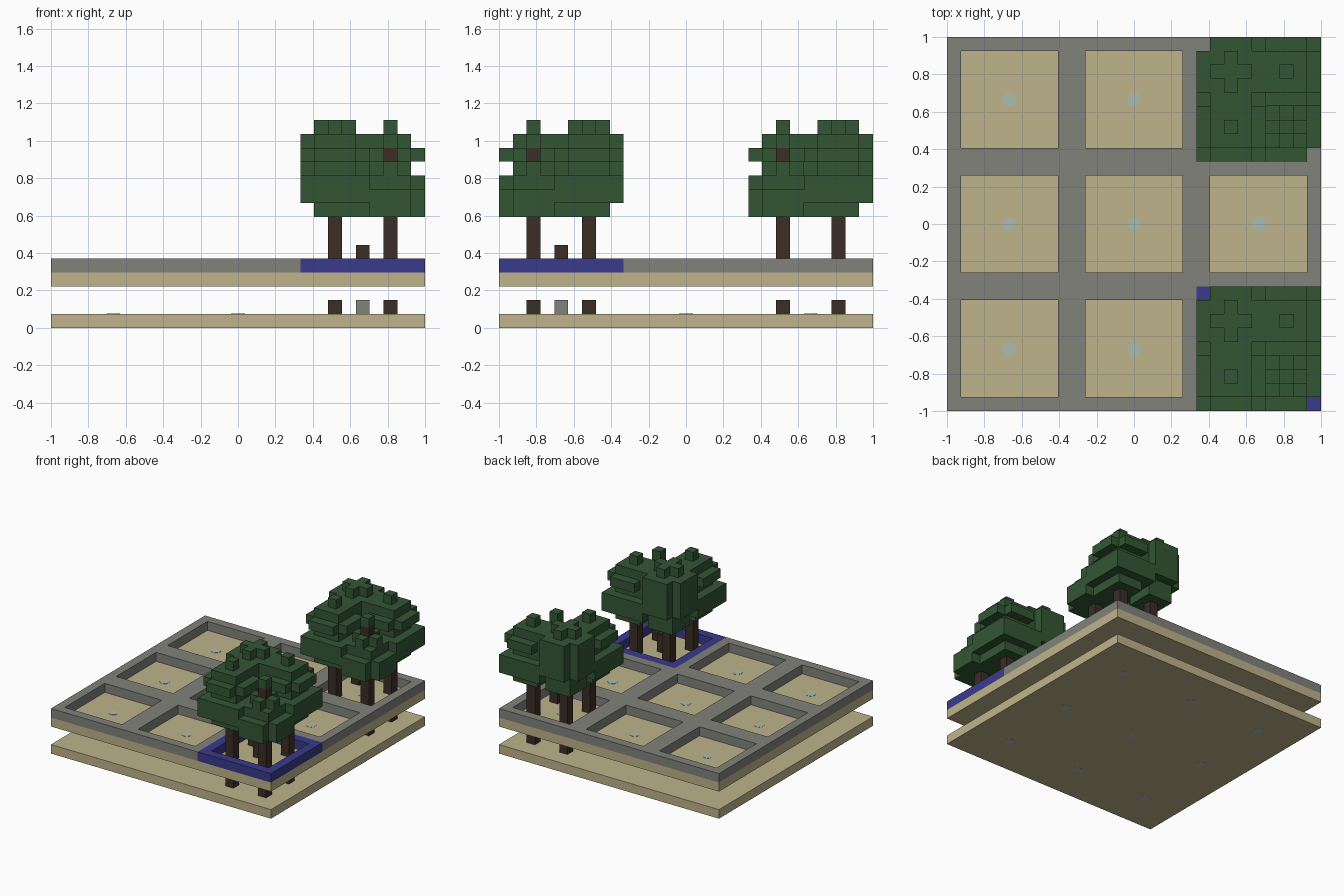
import bpy, bmesh, math
from mathutils import Vector

cube = bpy.data.objects.get("Cube")
if cube:
    bpy.data.objects.remove(cube)

U = 2 / 27          # one block; the model is 27 blocks wide
TILE = 9            # blocks per tile


def material(name, rgb):
    lin = [c / 12.92 if c <= 0.04045 else ((c + 0.055) / 1.055) ** 2.4
           for c in (v / 255 for v in rgb)]
    m = bpy.data.materials.new(name)
    m.use_nodes = True
    m.diffuse_color = (*lin, 1)
    m.node_tree.nodes["Principled BSDF"].inputs["Base Color"].default_value = (*lin, 1)
    return m


TAN = material("tan", (190, 180, 139))
GREY = material("grey", (130, 130, 124))
BLUE = material("blue", (58, 58, 142))
GREEN = material("leaf green", (51, 86, 52))
BROWN = material("bark brown", (60, 46, 37))
PALE = material("pale blue", (171, 188, 178))


def finish(name, bm, mat):
    mesh = bpy.data.meshes.new(name)
    bm.to_mesh(mesh)
    bm.free()
    mesh.materials.append(mat)
    obj = bpy.data.objects.new(name, mesh)
    bpy.context.collection.objects.link(obj)
    return obj


def blocks(name, cells, mat):
    """Outer skin of a set of grid blocks (column, row, layer)."""
    cells = set(cells)
    bm = bmesh.new()
    for c in cells:
        for axis in range(3):
            for sign in (-1, 1):
                step = [0, 0, 0]
                step[axis] = sign
                if tuple(a + b for a, b in zip(c, step)) in cells:
                    continue
                n, u, v = Vector(step), Vector(), Vector()
                u[(axis + 1) % 3] = 1
                v[(axis + 2) % 3] = sign
                mid = Vector(c) + Vector((.5, .5, .5)) + n / 2
                pts = [mid + (u * a + v * b) / 2
                       for a, b in ((-1, -1), (1, -1), (1, 1), (-1, 1))]
                bm.faces.new([bm.verts.new((p.x * U - 1, p.y * U - 1, p.z * U)) for p in pts])
    bmesh.ops.remove_doubles(bm, verts=bm.verts, dist=U / 100)
    bmesh.ops.dissolve_limit(bm, angle_limit=0.01, verts=bm.verts, edges=bm.edges)
    return finish(name, bm, mat)


def slab(name, layer):
    bm = bmesh.new()
    bmesh.ops.create_cube(bm, size=1)
    for v in bm.verts:
        v.co = (v.co.x * 2, v.co.y * 2, (v.co.z + layer + 0.5) * U)
    finish(name, bm, TAN)


def spots(name, z):
    """Thin round plate in the middle of every tile."""
    bm = bmesh.new()
    for i in (-1, 0, 1):
        for j in (-1, 0, 1):
            made = bmesh.ops.create_cone(bm, cap_ends=True, segments=12, radius1=U / 2,
                                         radius2=U / 2, depth=0.004)
            bmesh.ops.translate(bm, verts=made["verts"],
                                vec=(i * TILE * U, j * TILE * U, z))
    finish(name, bm, PALE)


def patch(cx, cy, layer, shape):
    """Blocks of one leaf layer around a trunk."""
    r = {"single": 0, "plus": 1, "small": 1, "round": 2, "wide": 2}[shape]
    for dx in range(-r, r + 1):
        for dy in range(-r, r + 1):
            corner = abs(dx) == r and abs(dy) == r
            if not (corner and shape in ("plus", "round")):
                yield cx + dx, cy + dy, layer


# Floor slabs with their round spots
slab("lower_slab", 0)
slab("upper_slab", 3)
spots("lower_slab_underside_spots", 0.001)
spots("lower_slab_top_spots", U)
spots("upper_slab_underside_spots", 3 * U)
spots("upper_slab_top_spots", 4 * U)

# Raised frames around the tiles; the front left one is blue
ring = [(x, y) for x in range(TILE) for y in range(TILE) if x in (0, 8) or y in (0, 8)]
grey_cells = [(x + i * TILE, y + j * TILE, 4) for i in range(3) for j in range(3)
              if (i, j) != (2, 0) for x, y in ring]
blocks("tile_frames", grey_cells, GREY)
blocks("marked_tile_frame", [(x + 2 * TILE, y, 4) for x, y in ring], BLUE)

# Leaf layers from the bottom up for each of the four trunks
LOW = ["round", "round", "small", "plus", None, "single"]
MIDDLE = ["small", "wide", "wide", "small", "round", "small", "single"]
HIGH = ["small", "small", "round", "round", "round", "round", "plus"]
CROWNS = {(6, 2): LOW, (2, 2): MIDDLE, (6, 6): MIDDLE, (2, 6): HIGH}

# Two trees of four trunks each, with root blocks below
for label, row in (("front", 0), ("back", 2 * TILE)):
    leaves, trunks, roots = set(), set(), set()
    for (tx, ty), crown in CROWNS.items():
        x, y = tx + 2 * TILE, ty + row
        trunks.update((x, y, z) for z in range(4, 13))
        roots.add((x, y, 1))
        for n, shape in enumerate(crown):
            if shape:
                leaves.update(patch(x, y, 8 + n, shape))
    blocks(label + "_tree_leaves", leaves - trunks, GREEN)
    blocks(label + "_tree_trunks", trunks, BROWN)
    blocks(label + "_tree_roots", roots, BROWN)

# Stump and grey block in the middle of the front tree
blocks("stump", [(22, 4, 4), (22, 4, 5)], BROWN)
blocks("grey_block", [(22, 4, 1)], GREY)
